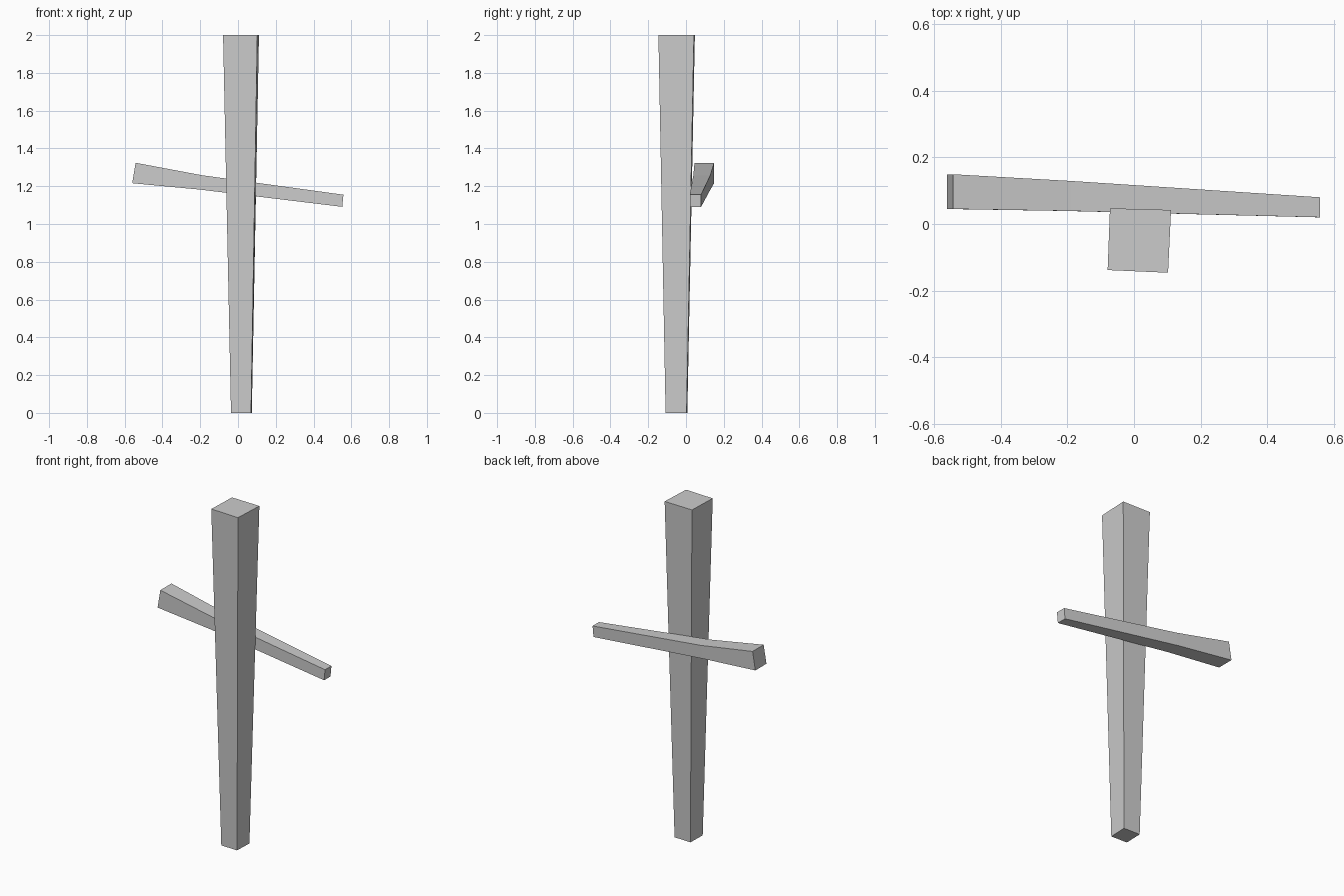
import bpy

if "Cube" in bpy.data.objects:
    bpy.data.objects.remove(bpy.data.objects["Cube"])


def loft(name, rings):
    """Skin a row of four-cornered rings into a closed solid."""
    verts = [p for ring in rings for p in ring]
    faces = [(0, 1, 2, 3), tuple(len(verts) - 4 + i for i in range(4))]
    for k in range(len(rings) - 1):
        a, b = 4 * k, 4 * k + 4
        for i in range(4):
            j = (i + 1) % 4
            faces.append((a + i, a + j, b + j, b + i))
    mesh = bpy.data.meshes.new(name)
    mesh.from_pydata(verts, [], faces)
    obj = bpy.data.objects.new(name, mesh)
    bpy.context.collection.objects.link(obj)
    # Make all normals point outwards
    import bmesh
    bm = bmesh.new()
    bm.from_mesh(mesh)
    bmesh.ops.recalc_face_normals(bm, faces=bm.faces)
    bm.to_mesh(mesh)
    bm.free()
    return obj


# Upright stake, narrow at the ground and wide at the top
bottom = [(-0.037, -0.104), (0.069, -0.108), (0.073, 0.003), (-0.034, 0.007)]
top = [(-0.079, -0.138), (0.102, -0.146), (0.111, 0.042), (-0.072, 0.047)]
loft("upright_stake", [[(x, y, 0) for x, y in bottom],
                       [(x, y, 2) for x, y in top]])


# Tilted crossbar behind the stake, thicker at the left end
def section(x_low, x_high, y_front, y_back, z_low, z_high):
    return [(x_low, y_front, z_low), (x_low, y_back, z_low),
            (x_high, y_back, z_high), (x_high, y_front, z_high)]


loft("crossbar", [section(-0.56, -0.542, 0.045, 0.149, 1.216, 1.324),
                  section(-0.20, -0.19, 0.039, 0.129, 1.182, 1.258),
                  section(0.552, 0.558, 0.02, 0.08, 1.091, 1.155)])
